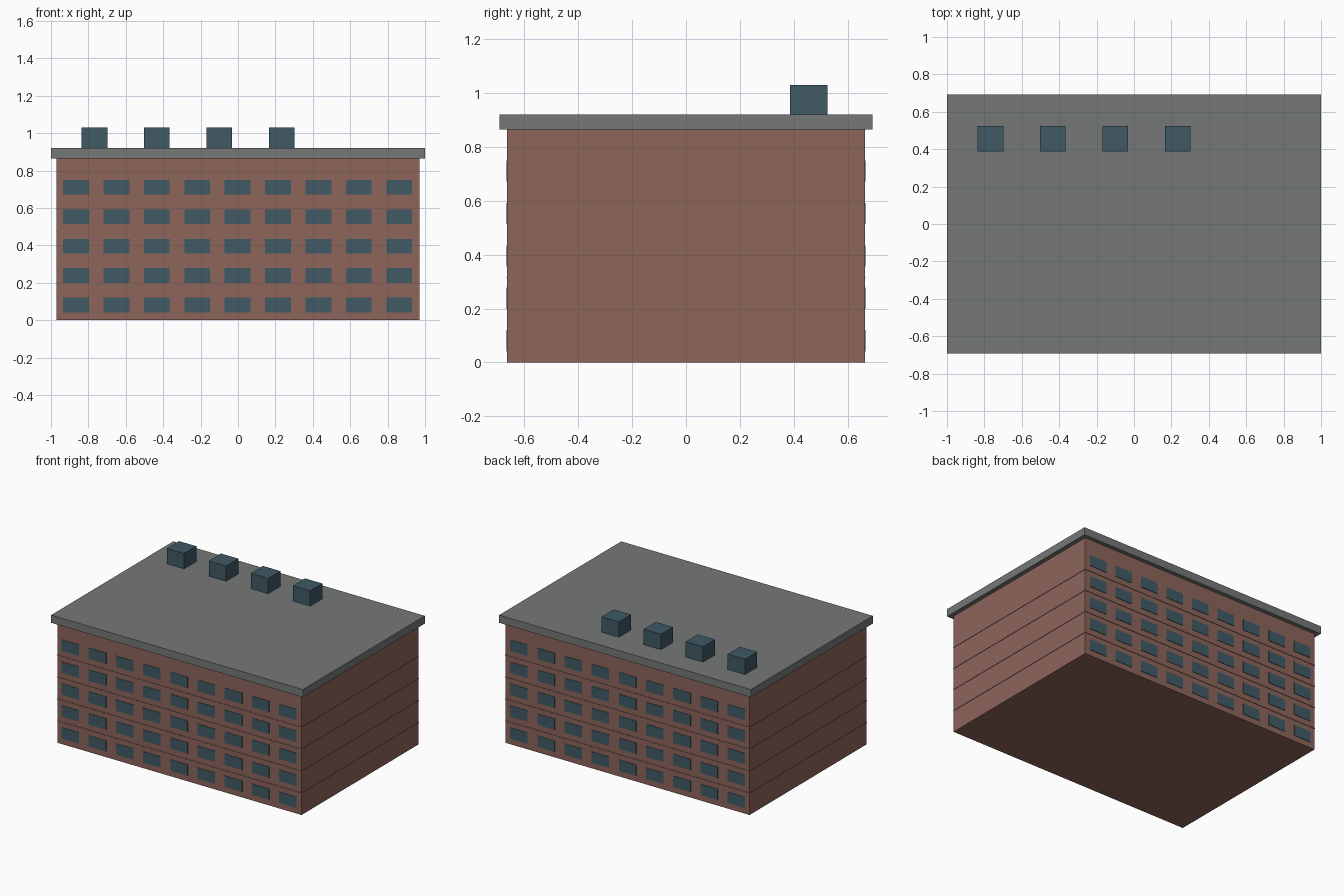
import bpy

if "Cube" in bpy.data.objects:
    bpy.data.objects.remove(bpy.data.objects["Cube"])


def material(name, rgb):
    m = bpy.data.materials.new(name)
    m.diffuse_color = (*rgb, 1)
    m.use_nodes = True
    m.node_tree.nodes["Principled BSDF"].inputs["Base Color"].default_value = m.diffuse_color
    return m


brick = material("brick", (0.27, 0.13, 0.105))
glass = material("blue_grey", (0.05, 0.10, 0.13))
roofing = material("roofing", (0.18, 0.19, 0.19))


def box(name, x, y, z, mat):
    """Axis-aligned box from (min, max) pairs."""
    bpy.ops.mesh.primitive_cube_add(
        size=1, location=[(a + b) / 2 for a, b in (x, y, z)])
    ob = bpy.context.object
    ob.name = name
    ob.scale = [b - a for a, b in (x, y, z)]
    bpy.ops.object.transform_apply(location=False, rotation=False, scale=True)
    ob.data.materials.append(mat)
    return ob


HX, HY = 0.97, 0.664      # half size of the walls
STOREY = 0.1575

# Brick walls and overhanging roof slab
box("walls", (-HX, HX), (-HY, HY), (0, 0.865), brick)
box("roof_slab", (-1, 1), (-0.693, 0.693), (0.865, 0.92), roofing)

# Thin ledges between storeys
for i in range(1, 5):
    z = i * STOREY
    box("storey_ledge", (-HX - 0.003, HX + 0.003), (-HY - 0.003, HY + 0.003),
        (z - 0.0015, z + 0.0015), brick)

# Window panels on the front and back, nine per storey
for side in (-1, 1):
    y = sorted((side * (HY - 0.005), side * (HY + 0.003)))
    for row in range(5):
        z = 0.041 + row * STOREY
        for col in range(9):
            x = -0.866 + col * 0.216
            box("window", (x - 0.069, x + 0.069), y, (z, z + 0.079), glass)

# Rooftop units
for i in range(4):
    x = -0.768 + i * 0.334
    box("roof_unit", (x - 0.069, x + 0.069), (0.387, 0.525), (0.92, 1.03), glass)
